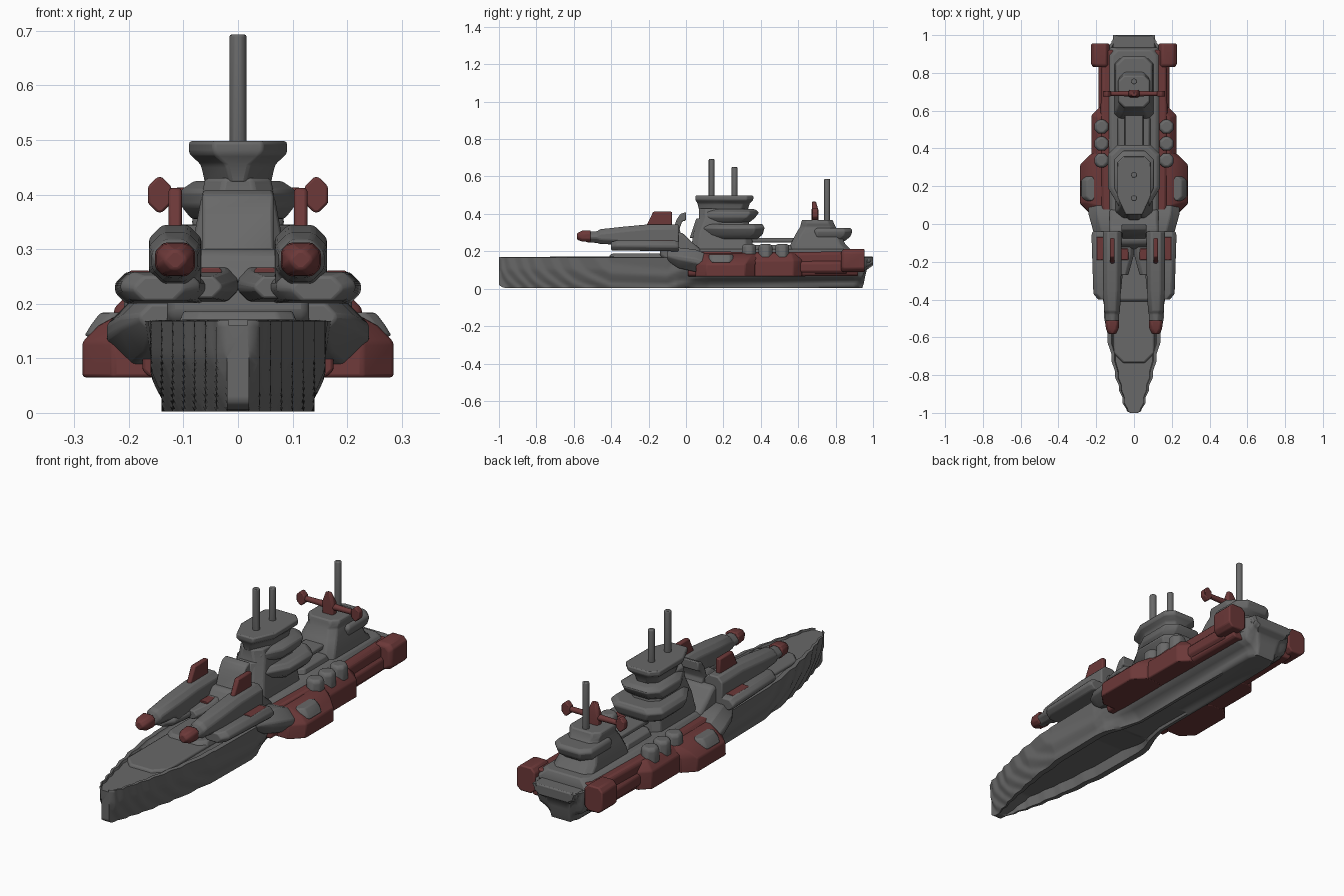
import bpy, bmesh, math
from mathutils import Vector

cube = bpy.data.objects.get("Cube")
if cube:
    bpy.data.objects.remove(cube, do_unlink=True)


def material(name, rgb):
    m = bpy.data.materials.new(name)
    m.use_nodes = True
    m.diffuse_color = (*rgb, 1)
    bsdf = next(n for n in m.node_tree.nodes if n.type == "BSDF_PRINCIPLED")
    bsdf.inputs["Base Color"].default_value = (*rgb, 1)
    bsdf.inputs["Roughness"].default_value = 0.8
    return m


GREY = material("ship grey", (0.14, 0.14, 0.14))
RED = material("dull red", (0.15, 0.04, 0.04))


def lerp(table, t):
    """Piecewise linear lookup in (position, value) pairs."""
    for (a, u), (b, v) in zip(table, table[1:]):
        if t <= b:
            return u + (v - u) * max(0, (t - a) / (b - a))
    return table[-1][1]


def loft(name, rings, mat, bevel=0.0, angle=40):
    """Skin closed rings of points and cap both ends."""
    bm = bmesh.new()
    rows = [[bm.verts.new(p) for p in ring] for ring in rings]
    n = len(rows[0])
    for r, s in zip(rows, rows[1:]):
        for i in range(n):
            j = (i + 1) % n
            bm.faces.new((r[i], r[j], s[j], s[i]))
    bm.faces.new(rows[0])
    bm.faces.new(rows[-1])
    bmesh.ops.recalc_face_normals(bm, faces=bm.faces)
    mesh = bpy.data.meshes.new(name)
    bm.to_mesh(mesh)
    bm.free()
    ob = bpy.data.objects.new(name, mesh)
    bpy.context.collection.objects.link(ob)
    mesh.materials.append(mat)
    if bevel:
        mod = ob.modifiers.new("soft edges", "BEVEL")
        mod.width, mod.segments, mod.limit_method = bevel, 2, "ANGLE"
    bpy.ops.object.select_all(action="DESELECT")
    ob.select_set(True)
    bpy.context.view_layer.objects.active = ob
    bpy.ops.object.shade_smooth_by_angle(angle=math.radians(angle))
    return ob


def block(name, axis, levels, mat, cut=0.02, bevel=0.006, nose=None):
    """Stack chamfered rectangles (position, a0, a1, b0, b1) along y or z.
    An optional nose (inset, run) tapers the low b side."""
    rings = []
    for t, a0, a1, b0, b1 in levels:
        c = min(cut, (a1 - a0) * 0.4, (b1 - b0) * 0.4)
        inset, run = nose or (c, c)
        ring = [(a0 + inset, b0), (a1 - inset, b0), (a1, b0 + run), (a1, b1 - c),
                (a1 - c, b1), (a0 + c, b1), (a0, b1 - c), (a0, b0 + run)]
        rings.append([(a, b, t) if axis == "z" else (a, t, b) for a, b in ring])
    return loft(name, rings, mat, bevel)


def tiers(name, levels, mat, cut=0.03, nose=None):
    """Symmetric upright stack from (z, half width, y0, y1)."""
    return block(name, "z", [(z, -w, w, a, b) for z, w, a, b in levels], mat, cut, nose=nose)


def slab(name, outline, x0, x1, mat, bevel=0.006):
    """Side outline of (y, z) points pushed out from x0 to x1."""
    return loft(name, [[(x, y, z) for y, z in outline] for x in (x0, x1)], mat, bevel)


def tube(name, start, end, radii, mat, sides=12):
    """Round part with the given radii spread evenly from start to end."""
    a, b = Vector(start), Vector(end)
    turn = (b - a).to_track_quat("Z", "Y")
    rings = []
    for i, r in enumerate(radii):
        mid = a.lerp(b, i / (len(radii) - 1))
        rings.append([mid + turn @ Vector((r * math.cos(k * math.tau / sides),
                      r * math.sin(k * math.tau / sides), 0)) for k in range(sides)])
    return loft(name, rings, mat, 0.004)


# Hull: stepped plating that sweeps inwards toward the bow and keel
BEAM = [(-1, .024), (-.985, .042), (-.95, .056), (-.9, .07), (-.8, .1), (-.6, .142), (-.4, .167),
        (-.1, .17), (.05, .155), (.9, .145), (.95, .13), (.97, .112), (1, .11)]
KEEL = [(-1, .02), (-.98, .006), (-.95, .003), (.945, .003), (.965, .1), (1, .125)]
FLARE = [(0, .034), (.25, .02), (.6, .006), (1, 0)]
AFT_LEDGE = [(0, .05), (.26, .042), (.34, .008), (.5, 0)]
STEP = 0.02


def plated(w):
    f = w / STEP - math.floor(w / STEP)
    return max(.02, STEP * (math.floor(w / STEP) + min(1, max(0, (f - .5) * 1.7 + .5))))


rings = []
for i in range(241):
    y = -1 + i / 120
    w, low = lerp(BEAM, y), lerp(KEEL, y)
    aft = lerp([(-.05, 0), (.12, 1), (.95, 1), (.98, 0)], y)
    half = []
    for j in range(15):
        u = 1 - j / 14
        half.append((plated(w - lerp(FLARE, u)) - aft * lerp(AFT_LEDGE, u),
                     low + (.168 - low) * u))
    edge, lip = half[-1][0], half[0][0]
    hollow = low + lerp([(-.95, 0), (-.8, .05), (-.2, .05), (0, .015), (.9, 0)], y)
    half = [(lip * .82, .16), (lip * .86, .17)] + half + [(edge * .78, low), (edge * .7, hollow)]
    rings.append([(x, y, z) for x, z in half] + [(-x, y, z) for x, z in reversed(half)])
loft("hull", rings, GREY, angle=60)

# Decks
tiers("bow_deck", [(.15, .11, -.74, -.1), (.172, .105, -.73, -.1)], GREY, .05)
tiers("fore_deck_step", [(.16, .11, -.42, 0), (.187, .1, -.4, 0)], GREY)
tiers("main_deck", [(.1, .155, -.02, .94), (.18, .15, 0, .935), (.212, .115, .02, .92)], GREY)
tiers("stern_lip", [(.125, .09, .9, .985), (.145, .11, .9, 1), (.172, .11, .9, 1)], GREY, .02)
tiers("bridge_walkway", [(.248, .05, .3, .62), (.27, .05, .3, .62)], GREY)
tiers("mid_deckhouse", [(.2, .09, .35, .6), (.235, .08, .36, .58)], GREY)

# Pedestal carrying the launch pods, with shoulders blending into the hull
slab("pedestal", [(-.14, .175), (-.02, .1), (.08, .1), (.08, .21), (.03, .25),
                  (-.02, .3), (-.1, .3), (-.14, .24)], -.13, .13, GREY, .015)
block("shoulders", "y", [(-.1, -.18, .18, .15, .2), (-.04, -.215, .215, .11, .22),
                         (.05, -.24, .24, .09, .21), (.1, -.24, .24, .08, .19)], GREY, .05, .012)
slab("blast_shield", [(-.1, .28), (-.075, .3), (-.05, .37), (-.03, .4), (0, .41), (0, .365),
                      (-.02, .36), (-.035, .32), (-.02, .27)], -.065, .065, GREY)

# Paired parts
for side, s in (("left", 1), ("right", -1)):
    def span(levels):
        """Move (position, inner x, outer x, b0, b1) onto the chosen side."""
        return [(t, min(s * a, s * b), max(s * a, s * b), c, d) for t, a, b, c, d in levels]

    # Launch pods with wing, nose and fin
    block(side + "_pod", "y", span([
        (-.53, .08, .15, .248, .305), (-.475, .078, .152, .245, .307), (-.46, .074, .158, .24, .318),
        (-.365, .07, .162, .235, .328), (-.35, .068, .163, .21, .33),
        (-.2, .067, .163, .205, .344), (-.04, .067, .163, .205, .344)]), GREY, .024)
    block(side + "_pod_wing", "y", span([
        (-.4, .1, .19, .205, .25), (-.37, .07, .215, .205, .258),
        (-.06, .04, .225, .2, .258), (-.04, .04, .22, .2, .25)]), GREY, .02, .01)
    block(side + "_pod_bridge", "y", span([
        (-.27, .03, .1, .21, .25), (-.16, 0, .1, .205, .26), (-.04, 0, .1, .2, .28)]), GREY)
    block(side + "_pod_nose", "y", span([
        (-.582, .095, .135, .262, .298), (-.555, .081, .149, .252, .31),
        (-.51, .078, .152, .25, .312)]), RED, .015, .01)
    slab(side + "_pod_fin", [(-.215, .33), (-.175, .412), (-.075, .412), (-.075, .33)],
         s * .103, s * .127, RED)
    block(side + "_wing_panel", "y", span([(-.19, .16, .2, .25, .261),
                                           (-.07, .16, .2, .25, .261)]), RED, .004, .002)
    block(side + "_inner_panel", "y", span([(-.19, .03, .07, .25, .266),
                                            (-.13, .03, .07, .25, .266)]), RED, .004, .002)

    # Red armour running along the side
    block(side + "_sponson", "z", span([
        (.065, .1, .285, .05, .37), (.13, .1, .285, .055, .37),
        (.16, .1, .255, .06, .39), (.19, .1, .2, .06, .4)]), RED, .055)
    block(side + "_side_armour", "z", span([
        (.066, .1, .225, .3, .62), (.15, .1, .225, .3, .62), (.19, .1, .19, .3, .6)]), RED, .045)
    block(side + "_side_rail", "y", span([(.01, .1, .175, .066, .2), (.5, .1, .178, .066, .195),
                                          (.92, .1, .172, .068, .2)]), RED, .012)
    block(side + "_rail_rib", "y", span([(.58, .14, .188, .08, .15),
                                         (.86, .14, .188, .08, .15)]), RED, .015)
    block(side + "_stern_pod", "y", span([(.83, .13, .215, .095, .2), (.845, .13, .227, .09, .212),
                                          (.955, .13, .227, .09, .212)]), RED, .02)
    block(side + "_sponson_hatch", "z", span([(.14, .2, .282, .125, .25), (.16, .2, .27, .12, .255),
                                              (.184, .2, .252, .125, .25)]), GREY, .02)
    for k, y in enumerate((.337, .425, .515)):
        block(f"{side}_turret_{k + 1}", "z", span([
            (z, .172 - r, .172 + r, y - r, y + r)
            for z, r in ((.14, .037), (.225, .037), (.238, .03))]), GREY, .02)

    # Flat paddle on the end of the stern crossbar
    block(side + "_crossbar_paddle", "y", span([(.675, .122, .165, .367, .432),
                                                (.705, .122, .165, .367, .432)]), RED, .018)

# Fore tower: overhanging platforms with tapered fronts around a core
tiers("tower_core", [(.2, .1, .025, .36), (.3, .085, .04, .35), (.38, .07, .07, .33),
                     (.43, .06, .07, .33)], GREY, .035)
tiers("tower_head", [(.42, .06, .07, .33), (.455, .068, .062, .34), (.475, .09, .05, .36),
                     (.498, .09, .05, .36)], GREY, .035, nose=(.045, .1))
tiers("tower_lower_platform", [(.265, .1, .12, .38), (.29, .125, .1, .41), (.325, .14, .09, .42),
                               (.345, .12, .1, .41)], GREY, .05, nose=(.06, .1))
tiers("tower_upper_platform", [(.355, .085, .1, .34), (.38, .105, .09, .37),
                               (.408, .105, .09, .39), (.425, .08, .1, .37)], GREY, .045,
      nose=(.05, .1))
tiers("tower_front_plate", [(.27, .055, .02, .1), (.375, .045, .055, .1)], GREY)

# Aft tower
tiers("aft_tower", [(.2, .105, .55, .89), (.24, .1, .56, .85), (.29, .09, .585, .83),
                    (.33, .078, .61, .8), (.35, .085, .615, .79), (.368, .08, .62, .785)], GREY)
tiers("aft_platform", [(.255, .075, .68, .85), (.28, .095, .66, .88), (.31, .1, .66, .89),
                       (.325, .09, .67, .88)], GREY, .04)

# Masts
for name, y, low, top in (("fore_mast", .137, .45, .693), ("middle_mast", .26, .45, .65),
                          ("aft_mast", .755, .33, .587)):
    tube(name, (0, y, low), (0, y, top), (.016, .016, .016), GREY)

# Red crossbar and its mount
tube("crossbar", (-.14, .69, .4), (.14, .69, .4), (.012, .013, .016, .013, .012), RED)
tiers("crossbar_mount", [(.35, .03, .67, .71), (.42, .03, .672, .708), (.465, .015, .675, .695)],
      RED, .008)
